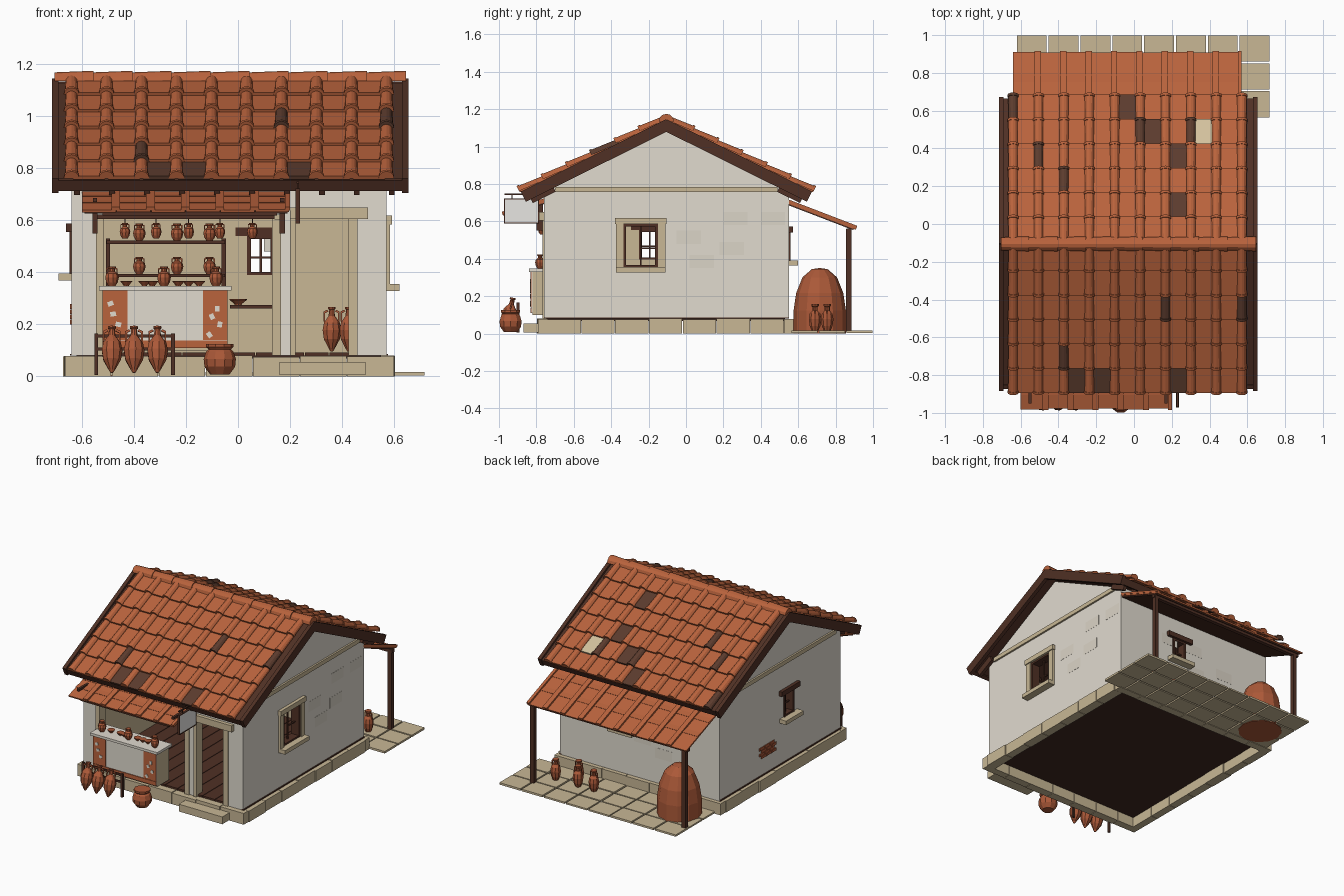
import bpy, bmesh, math, random
from mathutils import Matrix, Vector

if "Cube" in bpy.data.objects:
    bpy.data.objects.remove(bpy.data.objects["Cube"])

random.seed(4)
COLOURS = {
    "terracotta": (.49, .125, .046), "burnt_tile": (.108, .045, .027), "pale_stone": (.58, .475, .3),
    "dark_wood": (.08, .03, .018), "plaster": (.75, .705, .625), "dark_floor": (.05, .021, .015),
    "pottery": (.41, .1, .04), "aged_plaster": (.71, .66, .57), "pale_tile": (.66, .54, .34),
    "white_paint": (.85, .84, .81),
}
MATS = {}
for n, c in COLOURS.items():
    MATS[n] = bpy.data.materials.new(n)
    MATS[n].diffuse_color = (*c, 1)
T, D, S, W, P, F, J, A, L, WHITE = COLOURS
parts = {}


def loft(part, rings, mat, M=Matrix()):
    """Skin closed rings of points, with capped ends, into a named part."""
    bm, mats = parts.setdefault(part, (bmesh.new(), []))
    if mat not in mats:
        mats.append(mat)
    vs = [[bm.verts.new(M @ Vector(p)) for p in r] for r in rings]
    fs = [bm.faces.new(vs[0]), bm.faces.new(vs[-1])]
    n = len(vs[0])
    for a, b in zip(vs, vs[1:]):
        for i in range(n):
            fs.append(bm.faces.new((a[i], a[(i + 1) % n], b[(i + 1) % n], b[i])))
    for f in fs:
        f.material_index = mats.index(mat)
    bmesh.ops.recalc_face_normals(bm, faces=fs)


def box(part, x0, x1, y0, y1, z0, z1, mat, M=Matrix(), lift=0):
    """Box; lift raises its far-y end."""
    loft(part, [[(x0, y, z0 + d), (x1, y, z0 + d), (x1, y, z1 + d), (x0, y, z1 + d)]
                for y, d in ((y0, 0), (y1, lift))], mat, M)


def half_round(part, x, v0, v1, r0, r1, w0, w1, mat, M):
    loft(part, [[(x + r * math.cos(math.pi * i / 6), v, w + r * math.sin(math.pi * i / 6)) for i in range(7)]
                for v, r, w in ((v0, r0, w0), (v1, r1, w1))], mat, M)


def lathe(part, prof, r, h, loc, mat=J, n=9, tilt=0):
    M = Matrix.Translation(loc) @ Matrix.Rotation(tilt, 4, 'X')
    loft(part, [[(r * a * math.cos(math.tau * i / n), r * a * math.sin(math.tau * i / n), h * b) for i in range(n)]
                for a, b in prof], mat, M)
    return M


JAR = [(.5, 0), (.85, .2), (1, .45), (.85, .65), (.42, .76), (.42, .9), (.6, .94), (.6, 1)]
AMPHORA = [(.12, 0), (.3, .06), (.85, .28), (1, .48), (.85, .65), (.34, .8), (.28, .94), (.4, .96), (.4, 1)]
BOWL = [(.4, 0), (.45, .2), (1, .9), (1, 1)]
POT = [(.6, 0), (.95, .25), (1, .5), (.85, .75), (.7, .82), (.85, .9), (.85, 1)]


def jar(part, r, h, loc, prof=JAR, tilt=0):
    M = lathe(part, prof, r, h, loc, tilt=tilt)
    t = r * .08
    for s in (-1, 1):  # pair of handles
        loft(part, [[(s * (a * r - t), -t, b * h - t), (s * (a * r + t), -t, b * h + t),
                     (s * (a * r + t), t, b * h + t), (s * (a * r - t), t, b * h - t)]
                    for a, b in ((.4, .92), (.75, .88), (.75, .66))], J, M)


def frame(y, z, s, ang):
    """Slope frame: x across, y down the slope, z along its normal."""
    c, n = math.cos(ang), math.sin(ang)
    return Matrix(((1, 0, 0, 0), (0, s * c, s * n, y), (0, -n, c, z), (0, 0, 0, 1)))


def wall(part, axis, d0, d1, a0, a1, z0, z1, holes, mat):
    """Upright slab with rectangular openings (a, b, low, high)."""
    def slab(p, q, lo, hi):
        if hi - lo > .001 and q - p > .001:
            r = (p, q, d0, d1) if axis == 'x' else (d0, d1, p, q)
            box(part, *r, lo, hi, mat)
    at = a0
    for p, q, lo, hi in sorted(holes):
        slab(at, p, z0, z1)
        slab(p, q, z0, lo)
        slab(p, q, hi, z1)
        at = q
    slab(at, a1, z0, z1)


# Walls: plaster outside, stone-coloured lining inside
X0, X1, Y0, Y1, YR = -.64, .57, -.76, .55, -.105
shop, door = (-.54, .165, .08, .62), (.2, .46, .08, .61)
back_win, left_win, right_win = (.035, .14, .39, .54), (-.25, -.14, .395, .555), (-.335, -.15, .355, .585)
for part, t0, t1, mat in (("outer_walls", 0, .025, P), ("inner_walls", .025, .05, S)):
    wall(part, 'x', Y0 + t0, Y0 + t1, X0 + t0, X1 - t0, .08, .76, [shop, door], mat)
    wall(part, 'x', Y1 - t1, Y1 - t0, X0 + t0, X1 - t0, .08, .76, [back_win], mat)
    wall(part, 'y', X0 + t0, X0 + t1, Y0 + t0, Y1 - t0, .08, .76, [left_win], mat)
    wall(part, 'y', X1 - t1, X1 - t0, Y0 + t0, Y1 - t0, .08, .76, [right_win], mat)
for x, s in ((X0, 1), (X1, -1)):
    loft("gables", [[(x + s * t, y, z) for y, z in ((Y0, .755), (Y1, .755), (YR, 1.088))] for t in (0, .04)], P)
    box("gable_beams", x - .012, x + .012, -.7, .49, .757, .785, S)
for y, z in ((.18, .42), (.02, .35), (.2, .58), (.4, .58), (-.05, .48)):  # repaired plaster
    box("plaster_patches", X1, X1 + .001, y, y + .13, z, z + .07, A)
    box("plaster_patches", y - .3, y - .17, Y1, Y1 + .001, z - .1, z - .03, A)
for r in range(4):  # exposed bricks
    for i in range(3):
        y = -.06 + i * .055 + (r % 2) * .02
        box("exposed_bricks", X0 - .005, X0, y, y + .051, .2 + r * .02, .218 + r * .02, J)

# Stone plinth, floor and step
box("floor_slab", -.62, .55, -.745, .53, .068, .08, F)
for i in range(12):
    x = -.59 + i * .0942
    box("floor_planks", x, x + .09, -.75, .5, .08, .092, W)
for i in range(7):
    a, b = -.665 + i * .1807, -.665 + (i + 1) * .1807 - .003
    for y in (-.79, .525):
        box("plinth", a, b, y - random.uniform(0, .008), y + .05, 0, .08 - random.uniform(0, .005), S)
    a, b = -.74 + i * .1807, -.74 + (i + 1) * .1807 - .003
    for x in (-.665, .545):
        e = random.uniform(0, .008)
        box("plinth", x - e, x + .05 + e, a, b, 0, .08 - random.uniform(0, .005), S)
for x in (X0 - .006, X1 - .012):
    box("base_trim", x, x + .018, Y0, Y1, .08, .087, W)
box("step", .16, .49, -.87, -.79, .005, .055, S)

# Shop and door surrounds
for x0, x1 in ((-.545, -.515), (.13, .165), (.2, .222), (.425, .46)):
    box("opening_jambs", x0, x1, Y0 - .008, Y0 + .06, .08, .605, S)
box("door_lintel", .2, .5, Y0 - .025, Y0 + .05, .605, .65, S)
box("shop_beam", -.54, .14, Y0 - .02, Y0 + .03, .606, .622, W)

# Windows: frames, bars and sills
for hole, axis, d, s, stone in ((back_win, 'x', Y1, 1, 0), (left_win, 'y', X0, -1, 0), (right_win, 'y', X1, 1, 1)):
    a, b, lo, hi = hole
    m = (a + b) / 2

    def piece(part, p, q, z0, z1, i, o, mat):
        d0, d1 = sorted((d - s * i, d + s * o))
        box(part, *((p, q, d0, d1) if axis == 'x' else (d0, d1, p, q)), z0, z1, mat)
    for p, q in ((a, a + .015), (b - .015, b)):
        piece("window_frames", p, q, lo, hi, .052, .008, W)
    for z in (lo, hi - .012):
        piece("window_frames", a, b, z, z + .012, .052, .006, W)
    piece("window_bars", m if stone else a, b, lo + (hi - lo) * .42, lo + (hi - lo) * .42 + .008, .03, -.02, W)
    piece("window_bars", m - .004, m + .004, lo, hi, .03, -.02, W)
    piece("window_sills", a - .04, b + .04, lo - .027, lo, .02, .05, S)
    piece("window_lintels", a - .045, b + .045, hi, hi + .033, .052, .022, S if stone else W)
    if stone:
        for p, q in ((a - .04, a), (b, b + .04)):
            piece("window_jambs", p, q, lo, hi, .02, .015, S)

# Main roof: deck, boards, pan tiles and cover tiles
ANG, LEN, COLS = math.atan(.497), .866, 10
dark_pans = {1: {(4, 5), (5, 4), (6, 3), (6, 1)}, -1: {(2, 5), (3, 5), (6, 5)}}
dark_covers = {1: {(5, 4), (1, 3), (2, 2), (7, 4), (0, 5)}, -1: {(6, 2), (9, 2), (2, 4)}}
step = LEN / 6
for s in (1, -1):
    M = frame(YR, 1.14, s, ANG)
    box("roof_deck", -.69, .63, 0, LEN - .01, -.035, -.008, W, M)
    box("eave_boards", -.69, .63, LEN - .03, LEN - .005, -.05, -.005, W, M)
    for x in (-.715, .63):
        box("barge_boards", x, x + .025, 0, LEN, -.055, .006, W, M)
    for i in range(COLS):
        x = -.64 + i * .1345
        box("rafters", x + .01, x + .032, .7, LEN - .03, -.078, -.035, W, M)
        for r in range(6):
            v0, v1 = r * step - (.01 if r else 0), (r + 1) * step + .006
            if i < COLS - 1:
                mat = D if (i, r) in dark_pans[s] else L if (s, i, r) == (1, 7, 4) else T
                box("pan_tiles", x + .006, x + .1285, v0, v1, -.008, .007, mat, M, .013)
            mat = D if (i, r) in dark_covers[s] else T
            half_round("cover_tiles", x, v0, v1, .023, .027, .004, .012, mat, M)
            half_round("cover_tiles", x, v1 - .012, v1 + .002, .03, .03, .012, .012, mat, M)
for i in range(9):  # ridge caps
    x = -.705 + i * .15
    loft("ridge_caps", [[(x + e, YR + r * math.cos(math.pi * k / 6), 1.135 + r * math.sin(math.pi * k / 6))
                         for k in range(7)] for e, r in ((0, .034), (.15, .04))], T)


def shed(name, s, y0, z0, y1, z1, xa, xb, cols):
    """Small lean-to roof of flat tiles with raised strips."""
    run = abs(y1 - y0)
    M = frame(y0, z0, s, math.atan((z0 - z1) / run))
    ln, w = math.hypot(run, z0 - z1), (xb - xa) / cols
    box(name + "_deck", xa + .01, xb - .01, 0, ln - .012, -.012, -.005, W, M)
    for i in range(cols):
        box(name + "_tiles", xa + i * w, xa + (i + 1) * w - .003, 0, ln - .004 * (i % 2), -.005, .005, T, M)
        box(name + "_strips", xa + (i + .85) * w, xa + (i + 1.1) * w if i < cols - 1 else xb, 0, ln, .004, .017, T, M)
        for r in (1, 2):
            box(name + "_laps", xa + i * w, xa + (i + .85) * w, ln * r / 3 - .04, ln * r / 3, .004, .006, T, M, .004)


# Rear lean-to with posts and paving
shed("rear_canopy", 1, .54, .702, .91, .56, -.64, .57, 9)
for x in (-.6, .55):
    box("canopy_posts", x - .014, x + .014, .856, .884, .01, .56, W)
box("canopy_beam", -.63, .57, .857, .883, .54, .562, W)
for i in range(8):
    for r in range(3):
        x, y = -.62 + i * .1685, .565 + r * .147
        box("paving", x, x + .158, y, min(y + .138, 1), .003, .013 + random.uniform(0, .004), S)

# Front awning with brackets
shed("awning", -1, -.75, .708, -.98, .635, -.6, .2, 6)
box("awning_beam", -.52, .15, -.965, -.945, .618, .631, W)
for x in (-.55, .17):
    box("awning_brackets", x - .01, x + .01, -.8, -.765, .55, .69, W)
    box("awning_brackets", x - .008, x + .008, -.95, -.78, .67, .685, W)

# Blank hanging sign
box("sign_board", .225, .235, -.968, -.792, .592, .718, WHITE)
for z in (.588, .717):
    box("sign_frame", .222, .238, -.972, -.788, z, z + .005, W)
for y in (-.972, -.792):
    box("sign_frame", .222, .238, y, y + .005, .588, .722, W)
box("sign_arm", .225, .235, -.97, -.76, .742, .75, W)
for y in (-.93, -.83):
    box("sign_arm", .228, .232, y - .003, y + .003, .72, .745, W)

# Counter with painted panels and chips
box("counter", -.52, -.04, -.82, -.69, .1, .33, S)
box("counter_front", -.52, -.04, -.826, -.82, .11, .33, P)
for x0, x1, z0, z1 in ((-.52, -.425, .14, .33), (-.135, -.04, .14, .33), (-.52, -.04, .11, .138)):
    box("counter_paint", x0, x1, -.831, -.826, z0, z1, T)
for x, z in ((-.49, .28), (-.46, .2), (-.48, .24), (-.11, .16), (-.08, .26), (-.07, .2), (-.1, .23)):
    M = Matrix.Translation((x, 0, z)) @ Matrix.Rotation(x * 20, 4, 'Y')
    box("paint_chips", -.011, .011, -.834, -.831, -.009, .009, P, M)
box("counter_top", -.535, -.025, -.84, -.68, .33, .347, P)

# Shelves inside
for x in (-.5, -.055):
    box("shelf_posts", x - .008, x + .008, .4, .416, .09, .53, W)
for z in (.382, .51):
    box("shelves", -.505, -.05, .37, .49, z, z + .012, W)
box("side_shelf", -.03, .14, .38, .49, .262, .275, W)

# Pottery on counter, shelves and hanging rail
for x in (-.485, -.285, -.085):
    jar("counter_jars", .027, .075, (x, -.78, .347))
for x in (-.43, -.36, -.33, -.23, -.19, -.15):
    lathe("counter_bowls", BOWL, .024, .02, (x, -.76, .347))
for x in (-.38, -.235, -.11):
    for z in (.394, .522):
        jar("shelf_jars", .025, .065, (x, .42, z))
lathe("shelf_bowl", BOWL, .035, .022, (0, .42, .275))
for x in (-.435, -.315, -.19, -.07, .055):
    jar("hanging_jars", .021, .06, (x, -.77, .53))
    box("hanging_cords", x - .002, x + .002, -.772, -.768, .585, .61, W)

# Amphora rack and pot outside
for x in (-.545, -.25):
    box("rack", x - .007, x + .007, -.905, -.891, .005, .165, W)
for z in (.1, .15):
    box("rack", -.55, -.245, -.903, -.893, z, z + .012, W)
for x in (-.485, -.4, -.31):
    jar("rack_amphorae", .041, .182, (x, -.965, .014), AMPHORA, -.22)
lathe("large_pot", POT, .062, .117, (-.07, -.938, .008), n=10)
for x in (.36, .425):
    jar("indoor_amphorae", .037, .172, (x, -.45, .095), AMPHORA)

# Kiln and jars in the rear yard
lathe("kiln", [(1, 0), (1, .35), (.9, .62), (.66, .86), (.3, .985), (.03, 1)], .14, .35, (-.45, .715, 0), J, 12)
for x, y in ((.46, .755), (.33, .69), (.29, .755), (.17, .755)):
    jar("yard_jars", .034, .145, (x, y, .012))

for name, (bm, mats) in parts.items():
    me = bpy.data.meshes.new(name)
    bm.to_mesh(me)
    bm.free()
    for m in mats:
        me.materials.append(MATS[m])
    bpy.context.collection.objects.link(bpy.data.objects.new(name, me))

for m in bpy.data.materials:
    if m.users and not m.is_grease_pencil:
        m.use_nodes = True
        m.node_tree.nodes["Principled BSDF"].inputs["Base Color"].default_value = m.diffuse_color
